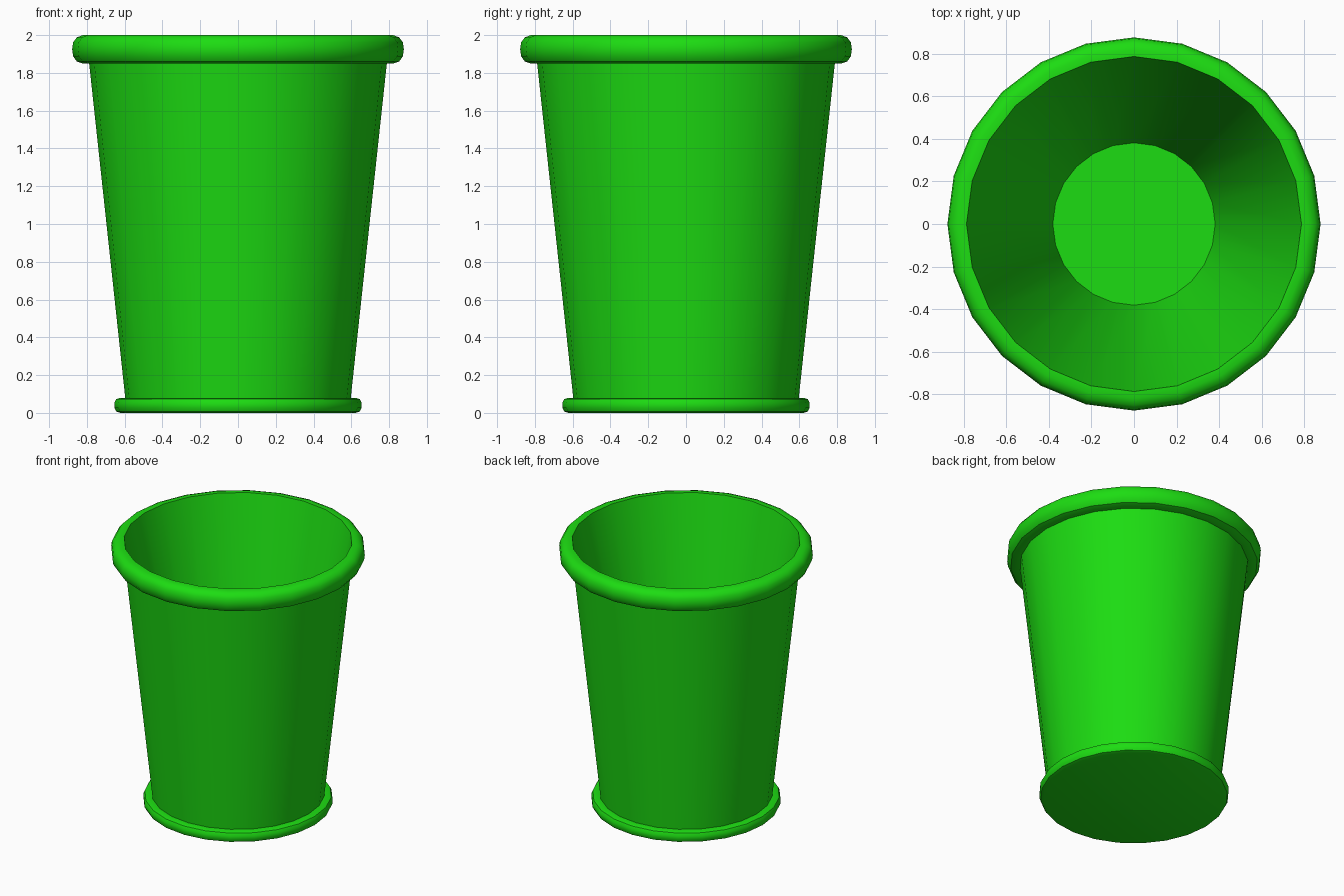
import bpy, bmesh, math

if "Cube" in bpy.data.objects:
    bpy.data.objects.remove(bpy.data.objects["Cube"])

SIDES = 24

green = bpy.data.materials.new("green")
green.diffuse_color = (0.012, 0.72, 0.006, 1)
green.use_nodes = True
green.node_tree.nodes["Principled BSDF"].inputs["Base Color"].default_value = green.diffuse_color


def lathe(name, profile, angle=35):
    """Revolve (radius, z) points about z; radius 0 becomes a capped end."""
    bm = bmesh.new()
    rings = []
    for r, z in profile:
        rings.append([bm.verts.new((r * math.cos(2 * math.pi * i / SIDES),
                                    r * math.sin(2 * math.pi * i / SIDES), z))
                      for i in range(SIDES)])
    for a, b in zip(rings, rings[1:]):
        for i in range(SIDES):
            j = (i + 1) % SIDES
            bm.faces.new((a[i], a[j], b[j], b[i]))
    bm.faces.new(rings[0][::-1])
    bm.faces.new(rings[-1])
    bmesh.ops.recalc_face_normals(bm, faces=bm.faces)
    mesh = bpy.data.meshes.new(name)
    bm.to_mesh(mesh)
    bm.free()
    ob = bpy.data.objects.new(name, mesh)
    bpy.context.collection.objects.link(ob)
    mesh.materials.append(green)
    bpy.ops.object.select_all(action='DESELECT')
    ob.select_set(True)
    bpy.context.view_layer.objects.active = ob
    bpy.ops.object.shade_smooth_by_angle(angle=math.radians(angle))
    return ob


# Rounded foot, tapered wall, rolled lip, then the hollow inside
foot = [(0.622, 0), (0.645, 0.007), (0.655, 0.027), (0.655, 0.053),
        (0.645, 0.073), (0.622, 0.08)]
wall = [(0.597, 0.08), (0.788, 1.85)]
lip = [(0.822, 1.85), (0.853, 1.86), (0.873, 1.888), (0.878, 1.925),
       (0.873, 1.962), (0.853, 1.988), (0.822, 2.0), (0.788, 2.0)]
inside = [(0.382, 0.10)]

lathe("cup", foot + wall + lip + inside)
